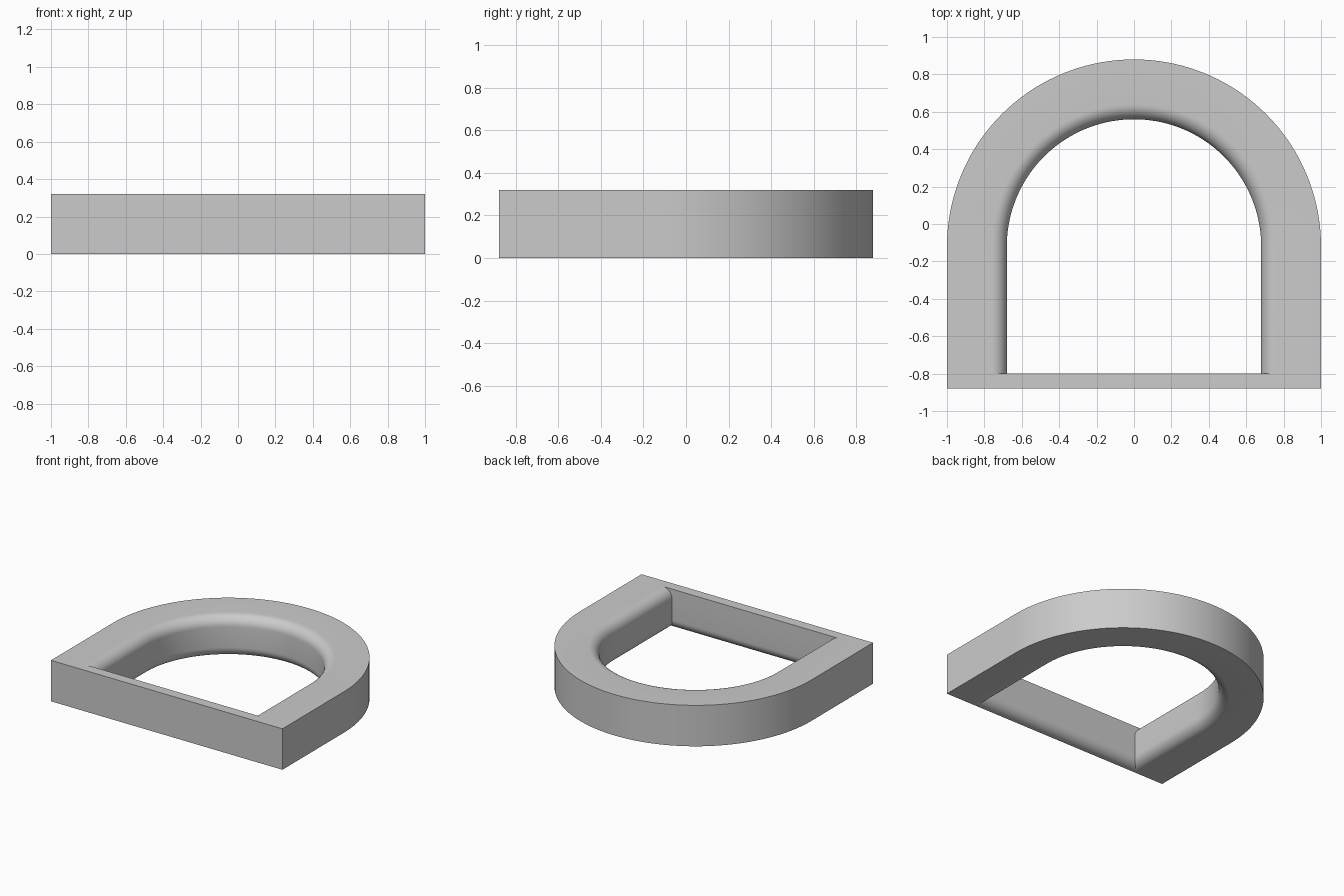
import bpy, bmesh, math

if "Cube" in bpy.data.objects:
    bpy.data.objects.remove(bpy.data.objects["Cube"])

ARC_STEPS, FILLET_STEPS = 72, 10
CENTRE_Y, FRONT_Y, BAR_Y = -0.12, -0.88, -0.80
HEIGHT, INNER_R, OUTER_R, FILLET = 0.32, 0.68, 1.0, 0.08


def arch_loop(bm, radius, front_y, z):
    """D-shaped loop: half circle at the back, straight legs, flat front."""
    pts = [(radius, front_y)]
    for i in range(ARC_STEPS + 1):
        a = math.pi * i / ARC_STEPS
        pts.append((radius * math.cos(a), CENTRE_Y + radius * math.sin(a)))
    pts.append((-radius, front_y))
    return [bm.verts.new((x, y, z)) for x, y in pts]


bm = bmesh.new()
# outer wall
loops = [arch_loop(bm, OUTER_R, FRONT_Y, 0), arch_loop(bm, OUTER_R, FRONT_Y, HEIGHT)]
# rounded upper inner edge, the front bar stays upright
for i in range(FILLET_STEPS + 1):
    a = math.pi / 2 * i / FILLET_STEPS
    loops.append(arch_loop(bm, INNER_R + FILLET * (1 - math.sin(a)), BAR_Y,
                           HEIGHT - FILLET * (1 - math.cos(a))))
# rounded lower inner edge, running under the front bar as well
for i in range(FILLET_STEPS + 1):
    a = math.pi / 2 * i / FILLET_STEPS
    d = FILLET * (1 - math.cos(a)) * 0.995
    loops.append(arch_loop(bm, INNER_R + d, BAR_Y - d, FILLET * (1 - math.sin(a))))

# skin the closed ring of loops
for k, low in enumerate(loops):
    high = loops[(k + 1) % len(loops)]
    for j in range(len(low)):
        n = (j + 1) % len(low)
        bm.faces.new((low[j], low[n], high[n], high[j]))
bmesh.ops.recalc_face_normals(bm, faces=bm.faces)

mesh = bpy.data.meshes.new("arch_frame")
bm.to_mesh(mesh)
bm.free()
frame = bpy.data.objects.new("arch_frame", mesh)
bpy.context.collection.objects.link(frame)

grey = bpy.data.materials.new("light_grey")
grey.diffuse_color = (0.6, 0.6, 0.6, 1)
grey.use_nodes = True
grey.node_tree.nodes["Principled BSDF"].inputs["Base Color"].default_value = grey.diffuse_color
mesh.materials.append(grey)

bpy.context.view_layer.objects.active = frame
frame.select_set(True)
bpy.ops.object.shade_smooth_by_angle(angle=math.radians(30))
